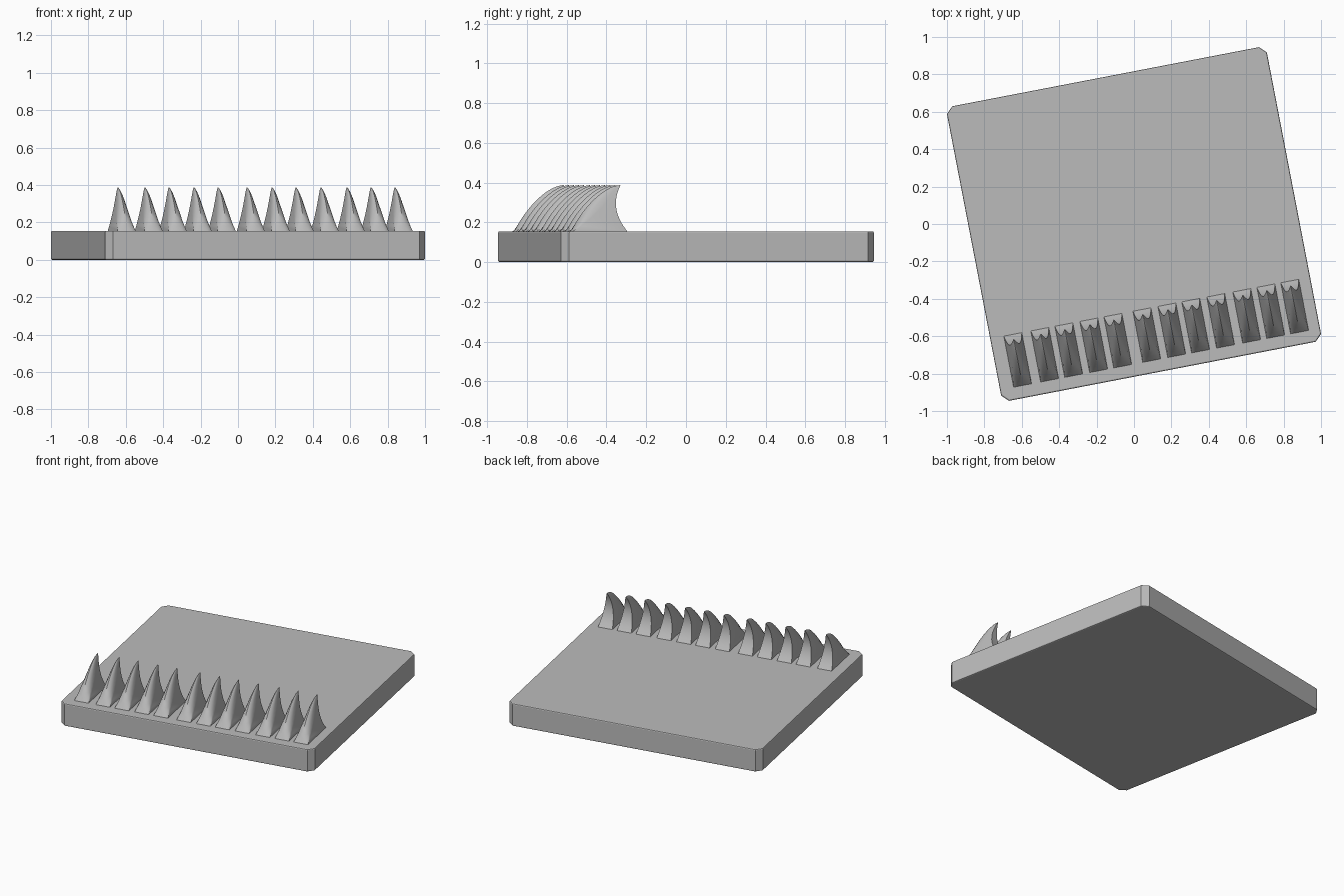
import bpy, bmesh, math
from mathutils import Matrix

cube = bpy.data.objects.get("Cube")
if cube:
    bpy.data.objects.remove(cube, do_unlink=True)

TURN = Matrix.Rotation(math.radians(10.9), 4, 'Z')
HALF_X, HALF_Y, TOP = 0.871, 0.802, 0.155
TIP = 0.387

grey = bpy.data.materials.new("plain grey")
grey.use_nodes = True
colour = (0.5, 0.5, 0.5, 1)
grey.diffuse_color = colour
grey.node_tree.nodes["Principled BSDF"].inputs["Base Color"].default_value = colour


def make_mesh(name, bm):
    bmesh.ops.recalc_face_normals(bm, faces=bm.faces[:])
    mesh = bpy.data.meshes.new(name)
    bm.to_mesh(mesh)
    bm.free()
    mesh.materials.append(grey)
    return mesh


def place(name, mesh, x=0.0):
    obj = bpy.data.objects.new(name, mesh)
    bpy.context.collection.objects.link(obj)
    obj.matrix_world = TURN @ Matrix.Translation((x, 0, 0))
    return obj


# Slab: box with chamfered upright corners and finely eased rims
bm = bmesh.new()
bmesh.ops.create_cube(bm, size=1)
bmesh.ops.transform(bm, verts=bm.verts, matrix=Matrix.Translation((0, 0, TOP / 2))
                    @ Matrix.Diagonal((2 * HALF_X, 2 * HALF_Y, TOP, 1)))
upright = [e for e in bm.edges if abs(e.verts[0].co.z - e.verts[1].co.z) > 0.1]
bmesh.ops.bevel(bm, geom=upright, offset=0.036, segments=1, affect='EDGES')
rims = [e for e in bm.edges if abs(e.verts[0].co.z - e.verts[1].co.z) < 0.001]
bmesh.ops.bevel(bm, geom=rims, offset=0.007, segments=2, profile=0.5, affect='EDGES')
place("slab", make_mesh("slab", bm))


# Tooth: sections from a square base to a point swept backwards
def tooth_section(t):
    w = 0.049 * (1 - t) ** 0.75
    front = -0.735 + 0.253 * (1 - math.sqrt(1 - t * t)) * 0.55 + 0.253 * 0.45 * t
    back = -0.457 - 0.025 * t - 0.16 * t * (1 - t)
    back = max(back, front)
    setback = (back - front) * 0.6 * min(1, t * 1.6)
    side = [(1, 1), (0.9, 0.5), (0.55, 0.15)]
    right = [(w, back)] + [(w * a, front + setback * b) for a, b in side]
    left = [(-x, y) for x, y in reversed(right)]
    z = TOP + (TIP - TOP) * t
    return [(x, y, z) for x, y in right + [(0, front)] + left]


bm = bmesh.new()
STEPS = 14
rings = [[bm.verts.new(p) for p in tooth_section(math.sin(i / STEPS * math.pi / 2))]
         for i in range(STEPS)]
tip = bm.verts.new((0, -0.482, TIP))
bm.faces.new(rings[0])
count = len(rings[0])
for low, high in zip(rings, rings[1:]):
    for i in range(count):
        j = (i + 1) % count
        bm.faces.new((low[i], low[j], high[j], high[i]))
for i in range(count):
    bm.faces.new((rings[-1][i], rings[-1][(i + 1) % count], tip))
bmesh.ops.remove_doubles(bm, verts=bm.verts[:], dist=0.0003)
tooth_mesh = make_mesh("tooth", bm)

# Row of twelve teeth along the front edge
centres = [-0.748, -0.601, -0.47, -0.334, -0.203, -0.045,
           0.091, 0.221, 0.357, 0.499, 0.63, 0.76]
teeth = [place(f"tooth_{n}", tooth_mesh, x) for n, x in enumerate(centres, 1)]

# Smooth the curved faces of the shared tooth mesh, keeping its edges sharp
bpy.ops.object.select_all(action='DESELECT')
teeth[0].select_set(True)
bpy.context.view_layer.objects.active = teeth[0]
bpy.ops.object.shade_smooth_by_angle(angle=math.radians(40))
